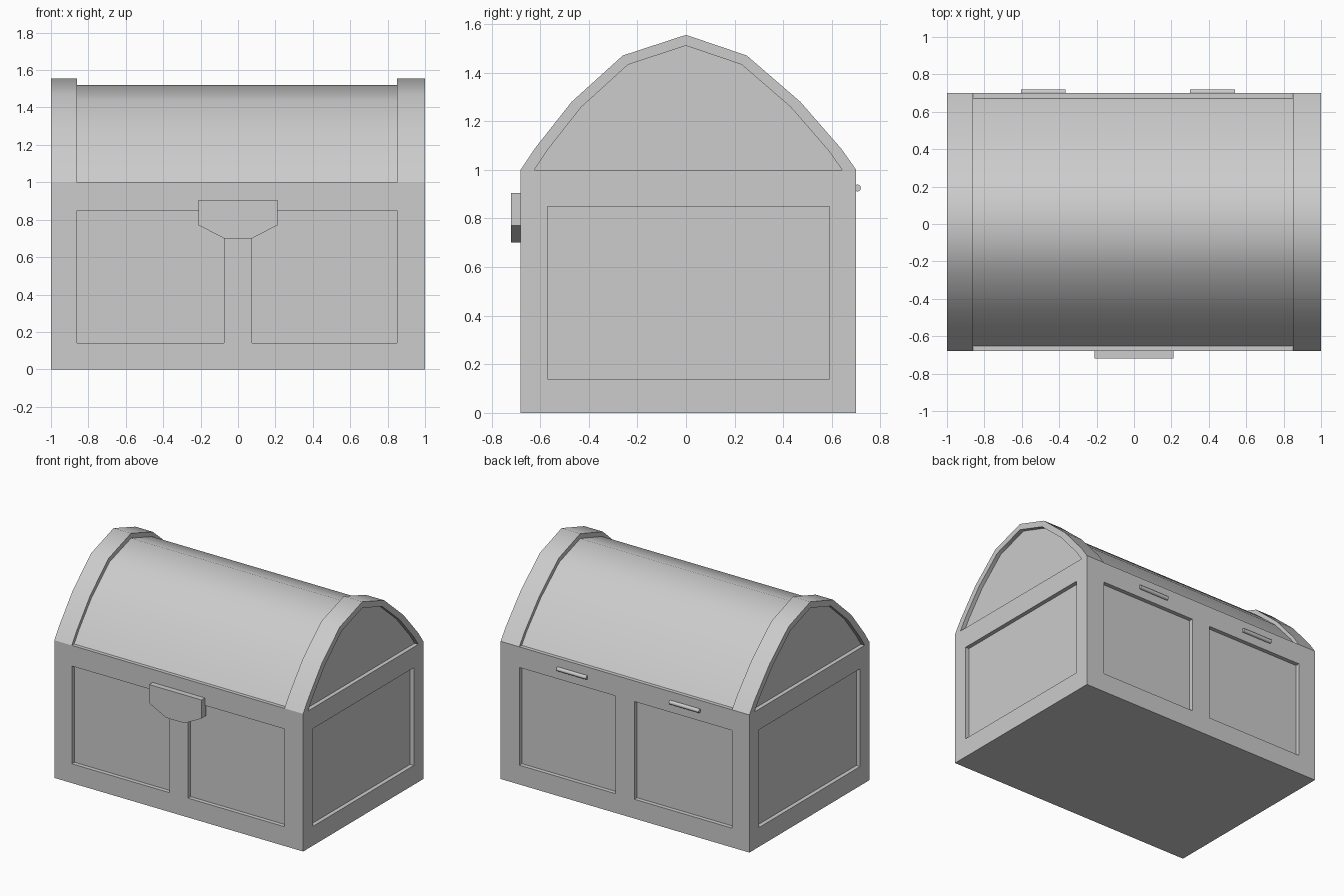
import bpy, bmesh, math
from mathutils import Vector

cube = bpy.data.objects.get("Cube")
if cube:
    bpy.data.objects.remove(cube, do_unlink=True)

grey = bpy.data.materials.new("plain grey")
grey.use_nodes = True
grey.diffuse_color = (0.604, 0.604, 0.604, 1)
grey.node_tree.nodes["Principled BSDF"].inputs["Base Color"].default_value = grey.diffuse_color

FRONT, BACK, RIM = -0.68, 0.70, 1.0
RECESS = 0.03


def finish(bm, name, smooth_angle=None):
    """Turn a bmesh into a named, coloured object."""
    bmesh.ops.recalc_face_normals(bm, faces=bm.faces)
    mesh = bpy.data.meshes.new(name)
    bm.to_mesh(mesh)
    bm.free()
    mesh.materials.append(grey)
    if smooth_angle:
        mesh.shade_smooth()
        mesh.set_sharp_from_angle(angle=math.radians(smooth_angle))
    obj = bpy.data.objects.new(name, mesh)
    bpy.context.collection.objects.link(obj)
    return obj


def prism(name, points, shift, smooth_angle=None):
    """Extrude a closed outline along a vector."""
    bm = bmesh.new()
    face = bm.faces.new([bm.verts.new(p) for p in points])
    ext = bmesh.ops.extrude_face_region(bm, geom=[face], use_keep_orig=True)
    moved = [g for g in ext["geom"] if isinstance(g, bmesh.types.BMVert)]
    bmesh.ops.translate(bm, verts=moved, vec=shift)
    return finish(bm, name, smooth_angle)


# Chest body: a box scored into a grid, then its panels pushed inwards
bm = bmesh.new()
bmesh.ops.create_cube(bm, size=1)
bmesh.ops.scale(bm, verts=bm.verts, vec=(2, BACK - FRONT, RIM))
bmesh.ops.translate(bm, verts=bm.verts, vec=(0, (BACK + FRONT) / 2, RIM / 2))
cuts = {0: (-0.86, -0.075, 0.075, 0.85), 1: (-0.57, 0.59), 2: (0.14, 0.85)}
for axis, places in cuts.items():
    normal = Vector((0, 0, 0))
    normal[axis] = 1
    for place in places:
        bmesh.ops.bisect_plane(bm, geom=bm.verts[:] + bm.edges[:] + bm.faces[:],
                               plane_co=normal * place, plane_no=normal)


def is_panel(face):
    c, n = face.calc_center_median(), face.normal
    if abs(n.z) > 0.5 or not 0.14 < c.z < 0.85:
        return False
    if abs(n.x) > 0.5:
        return -0.57 < c.y < 0.59
    return 0.1 < abs(c.x) < 0.85


bm.normal_update()
bmesh.ops.inset_individual(bm, faces=[f for f in bm.faces if is_panel(f)],
                           thickness=0, depth=-RECESS)
finish(bm, "chest_body")

# Lid arch outline, front to back
arch = [(FRONT, RIM), (-0.62, 1.09), (-0.47, 1.28), (-0.26, 1.47), (0, 1.555),
        (0.25, 1.47), (0.47, 1.28), (0.64, 1.085), (BACK, RIM)]


def arch_at(x, wide=1, tall=1):
    return [Vector((x, y * wide, RIM + (z - RIM) * tall)) for y, z in arch]


# Curved lid, running through both end bands and closing their arches
prism("lid", arch_at(-1 + RECESS, 0.96, 0.935), (2 - 2 * RECESS, 0, 0), 40)

# Raised arched bands at both ends of the lid
for name, x0, x1 in (("right_lid_band", -1, -0.86), ("left_lid_band", 0.85, 1)):
    outline = arch_at(x0) + arch_at(x0, 0.917, 0.92)[::-1]
    prism(name, outline, (x1 - x0, 0, 0), 40)

# Lock plate with chamfered lower corners
half = [(0.21, 0.905), (0.21, 0.77), (0.075, 0.70)]
lock = half + [(-x, z) for x, z in reversed(half)]
prism("lock_plate", [Vector((x, -0.72, z)) for x, z in lock], (0, 0.05, 0))

# Round hinge pins on the back
for name, x in (("right_hinge", -0.485), ("left_hinge", 0.42)):
    ring = [Vector((x - 0.12, 0.705 + 0.015 * math.cos(a), 0.925 + 0.015 * math.sin(a)))
            for a in (math.tau * i / 8 for i in range(8))]
    prism(name, ring, (0.24, 0, 0), 50)
